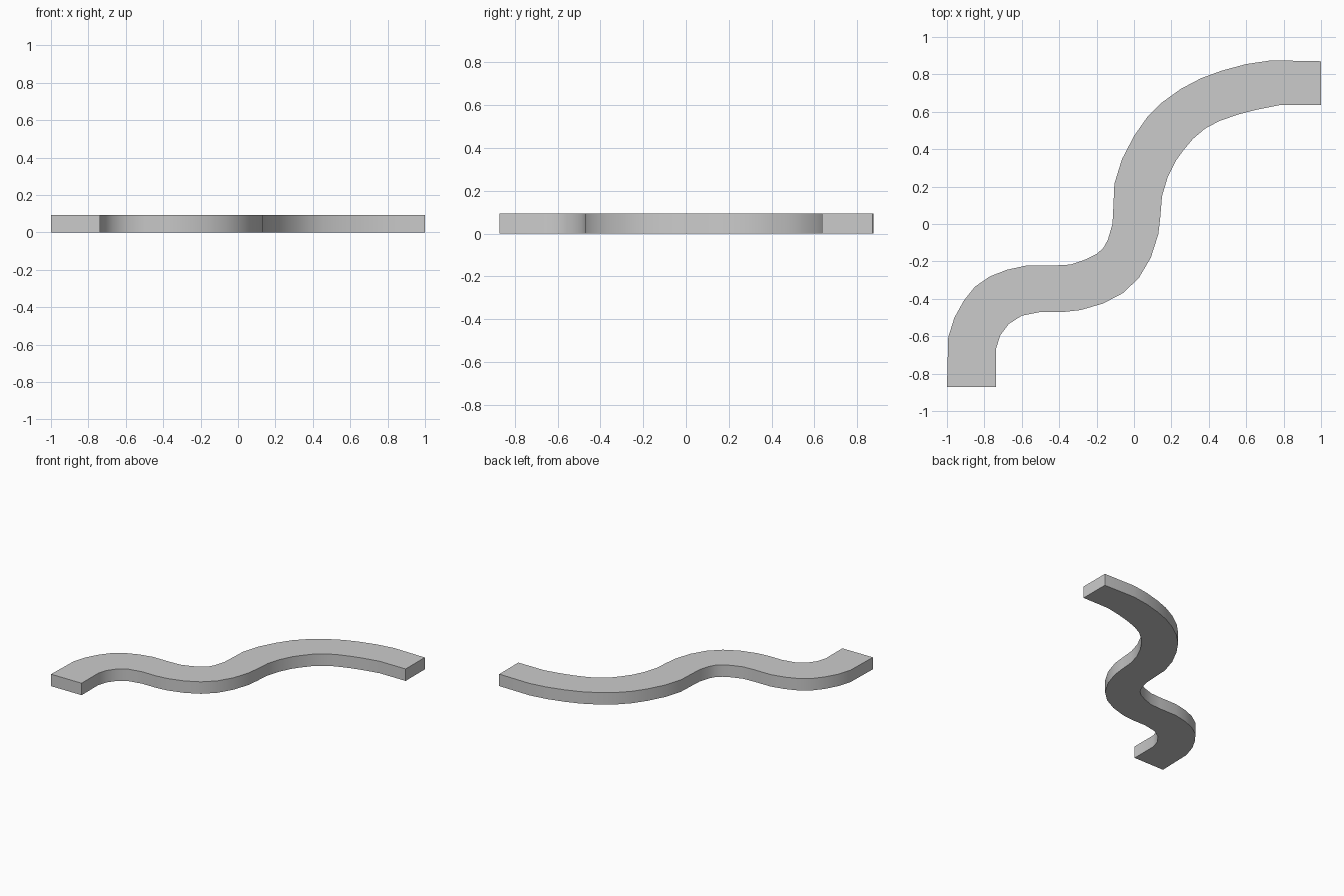
import bpy, bmesh, math

if "Cube" in bpy.data.objects:
    bpy.data.objects.remove(bpy.data.objects["Cube"])

HEIGHT = 0.093

# outer (upper left) edge of the winding strip, start to end
left_edge = [(-1, -.872), (-.993, -.605), (-.96, -.5), (-.91, -.41), (-.85, -.335),
             (-.77, -.28), (-.68, -.245), (-.575, -.222), (-.43, -.222), (-.34, -.217),
             (-.26, -.19), (-.2, -.16), (-.165, -.13), (-.14, -.085), (-.115, 0),
             (-.11, .1), (-.105, .215), (-.065, .345), (0, .47), (.07, .57), (.15, .65),
             (.25, .722), (.36, .78), (.47, .82), (.6, .855), (.735, .875), (1, .87)]

# inner (lower right) edge, start to end
right_edge = [(-.737, -.872), (-.737, -.665), (-.715, -.595), (-.67, -.535), (-.6, -.49),
              (-.5, -.47), (-.375, -.47), (-.285, -.46), (-.165, -.425), (-.06, -.37),
              (.025, -.29), (.09, -.18), (.13, -.055), (.14, .03), (.15, .15), (.18, .25),
              (.225, .34), (.265, .395), (.315, .455), (.38, .51), (.455, .55),
              (.555, .585), (.65, .61), (.775, .635), (1, .635)]

# closed outline extruded into a slab
bm = bmesh.new()
outline = right_edge + left_edge[::-1]
base = bm.faces.new([bm.verts.new((x, y, 0)) for x, y in outline])
top = bmesh.ops.extrude_face_region(bm, geom=[base], use_keep_orig=True)
bmesh.ops.translate(bm, vec=(0, 0, HEIGHT),
                    verts=[g for g in top["geom"] if isinstance(g, bmesh.types.BMVert)])
bmesh.ops.recalc_face_normals(bm, faces=bm.faces)

mesh = bpy.data.meshes.new("winding_path")
bm.to_mesh(mesh)
bm.free()
path = bpy.data.objects.new("winding_path", mesh)
bpy.context.collection.objects.link(path)

# smooth curved sides, crisp rims and ends
bpy.context.view_layer.objects.active = path
path.select_set(True)
bpy.ops.object.shade_smooth_by_angle(angle=math.radians(35))
